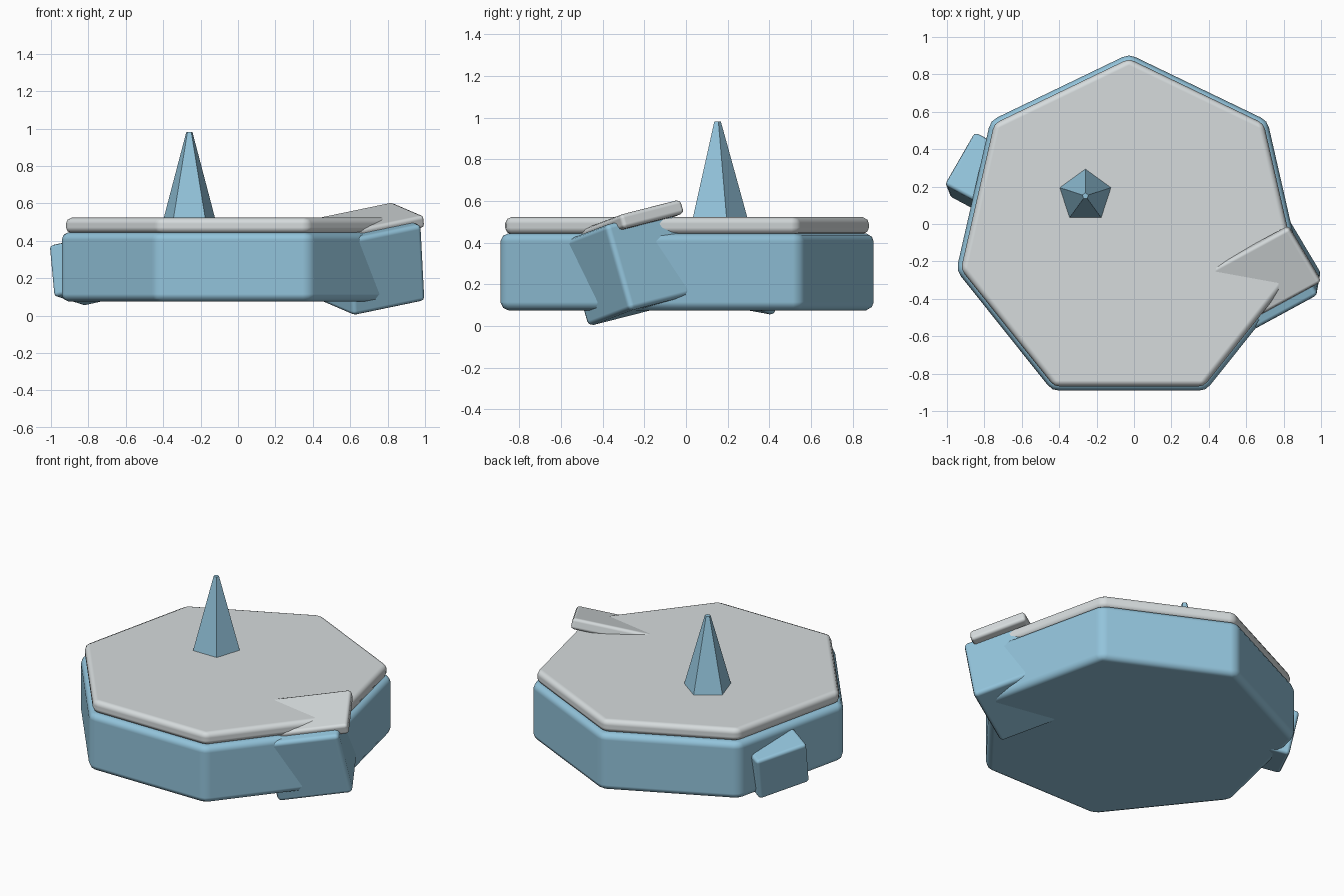
import bpy
import bmesh
from math import radians, atan2
from mathutils import Matrix, Vector

if "Cube" in bpy.data.objects:
    bpy.data.objects.remove(bpy.data.objects["Cube"])


def make_material(name, rgb):
    mat = bpy.data.materials.new(name)
    mat.use_nodes = True
    mat.diffuse_color = (*rgb, 1)
    mat.node_tree.nodes["Principled BSDF"].inputs["Base Color"].default_value = (*rgb, 1)
    return mat


ice_blue = make_material("ice blue", (0.29, 0.55, 0.71))
snow_white = make_material("snow white", (0.67, 0.71, 0.72))


def finish(name, bm, mat, bevel=0.0):
    """Turn the bmesh into an object with softened edges."""
    bmesh.ops.recalc_face_normals(bm, faces=bm.faces)
    mesh = bpy.data.meshes.new(name)
    bm.to_mesh(mesh)
    bm.free()
    mesh.materials.append(mat)
    obj = bpy.data.objects.new(name, mesh)
    bpy.context.collection.objects.link(obj)
    if bevel:
        bpy.ops.object.select_all(action="DESELECT")
        obj.select_set(True)
        bpy.context.view_layer.objects.active = obj
        bpy.ops.object.shade_smooth_by_angle(angle=radians(35))
        mod = obj.modifiers.new("soft edges", "BEVEL")
        mod.width = bevel
        mod.segments = 2
        mod.limit_method = "ANGLE"
        mod.harden_normals = True
    return obj


def prism(name, mat, sides, centre, r_low, r_high, z_low, z_high, bevel=0.0):
    """Upright regular prism or spire with one corner towards +y."""
    bm = bmesh.new()
    bmesh.ops.create_cone(bm, cap_ends=True, segments=sides, radius1=r_low,
                          radius2=r_high, depth=z_high - z_low)
    place = Matrix.Translation((*centre, (z_low + z_high) / 2))
    # Turn the ring so that a corner points to +y
    first = max(bm.verts, key=lambda v: v.co.xy.length).co
    turn = Matrix.Rotation(radians(90) - atan2(first.y, first.x), 4, "Z")
    bmesh.ops.transform(bm, matrix=place @ turn, verts=bm.verts)
    return finish(name, bm, mat, bevel)


def chunk(name, mat, corner, up, inward, size, bevel):
    """Tilted box hung from one top corner; size is inward, along, down."""
    n = Vector(up).normalized()
    u = Vector((*inward, 0))
    u = (u - Vector((0, 0, u.dot(n) / n.z))).normalized()
    v = n.cross(u)
    length, width, height = size
    centre = Vector(corner) + u * length / 2 - v * width / 2 - n * height / 2
    frame = Matrix((u, v, n)).transposed().to_4x4()
    bm = bmesh.new()
    bmesh.ops.create_cube(bm, size=1)
    bmesh.ops.transform(bm, verts=bm.verts, matrix=Matrix.Translation(centre)
                        @ frame @ Matrix.Diagonal((length, width, height, 1)))
    return finish(name, bm, mat, bevel)


# Main floating slab, its snow layer and the spire
middle = (-0.027, -0.038)
prism("ice_slab", ice_blue, 7, middle, 0.947, 0.947, 0.075, 0.445, 0.04)
prism("snow_layer", snow_white, 7, middle, 0.922, 0.922, 0.44, 0.523, 0.032)
prism("ice_spire", ice_blue, 5, (-0.26, 0.15), 0.15, 0.017, 0.5, 0.982)

# Tilted chunk on the left side with its own snow
tilt, heading = (-0.05, -0.275, 0.96), (-0.879, -0.477)
chunk("left_ice_chunk", ice_blue, (0.985, -0.383, 0.487), tilt, heading,
      (0.45, 0.385, 0.428), 0.025)
chunk("left_chunk_snow", snow_white, (0.999, -0.315, 0.535), tilt, heading,
      (0.49, 0.35, 0.07), 0.02)

# Small chunk on the right side
chunk("right_ice_chunk", ice_blue, (-0.852, 0.495, 0.325), (-0.09, 0.23, 0.97),
      (0.88, -0.47), (0.28, 0.33, 0.285), 0.02)
